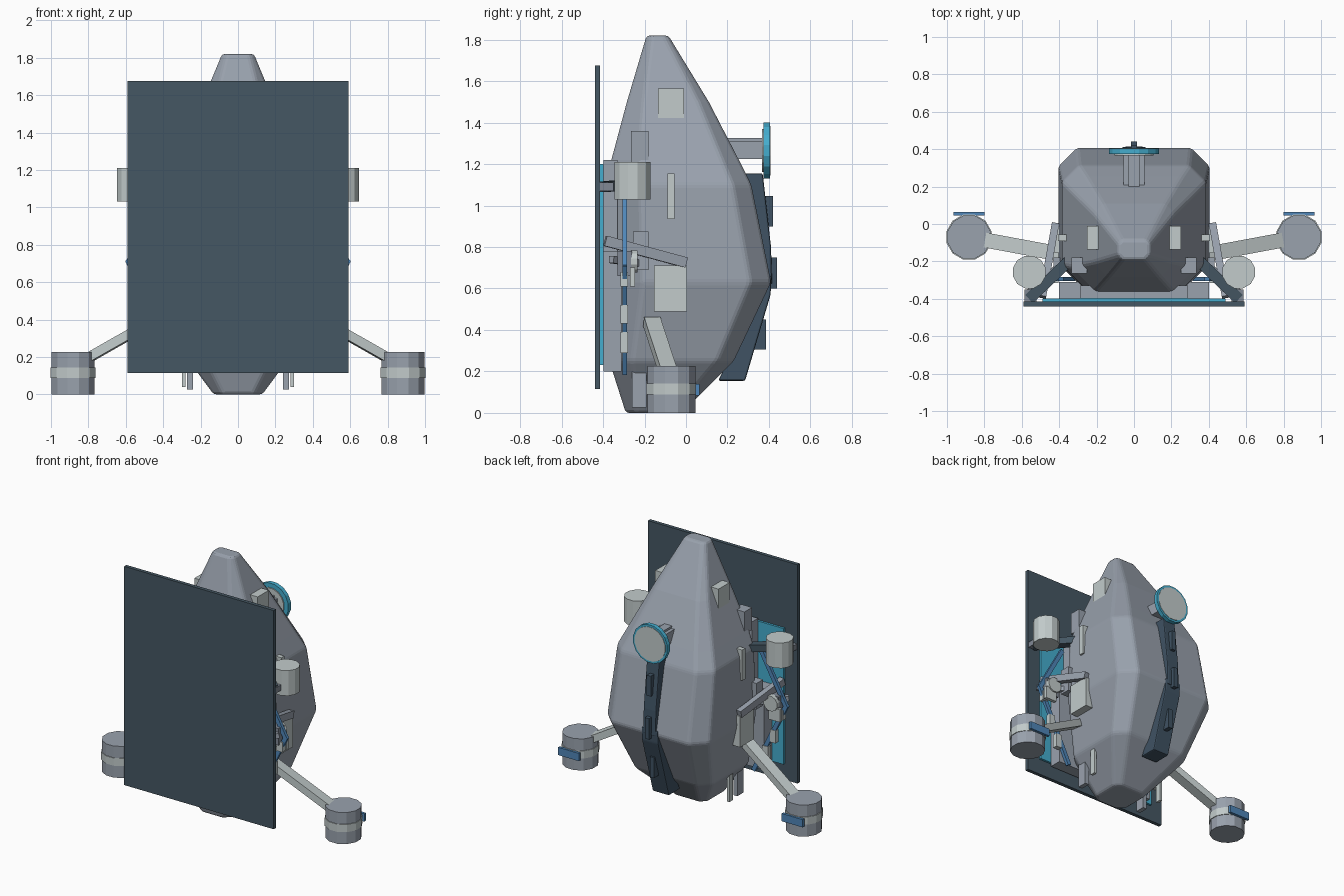
import bpy, bmesh, math
from mathutils import Vector, Matrix

if "Cube" in bpy.data.objects:
    bpy.data.objects.remove(bpy.data.objects["Cube"])


def material(name, rgb):
    m = bpy.data.materials.new(name)
    m.diffuse_color = (*rgb, 1)
    m.use_nodes = True
    m.node_tree.nodes["Principled BSDF"].inputs["Base Color"].default_value = m.diffuse_color
    return m


HULL = material("hull grey", (0.32, 0.36, 0.42))
LIGHT = material("light grey", (0.54, 0.60, 0.60))
SLATE = material("panel slate", (0.06, 0.095, 0.125))
NAVY = material("spine navy", (0.05, 0.085, 0.125))
BLUE = material("blue", (0.08, 0.24, 0.48))
TEAL = material("teal", (0.06, 0.42, 0.62))
MID = material("mid grey", (0.22, 0.25, 0.30))


def finish(name, bm, mat, bevel=0):
    bmesh.ops.recalc_face_normals(bm, faces=bm.faces)
    me = bpy.data.meshes.new(name)
    bm.to_mesh(me)
    bm.free()
    ob = bpy.data.objects.new(name, me)
    bpy.context.collection.objects.link(ob)
    me.materials.append(mat)
    if bevel:
        b = ob.modifiers.new("bevel", "BEVEL")
        b.width, b.segments = bevel, 2
        b.limit_method = "ANGLE"
        b.angle_limit = math.radians(12)
    return ob


def box(name, x, y, z, mat, bevel=0):
    bm = bmesh.new()
    size = [r[1] - r[0] for r in (x, y, z)]
    mid = [(r[1] + r[0]) / 2 for r in (x, y, z)]
    bmesh.ops.create_cube(bm, size=1, matrix=Matrix.Translation(mid) @ Matrix.Diagonal((*size, 1)))
    return finish(name, bm, mat, bevel)


def bar(name, a, b, w, h, mat):
    """Rectangular bar from a to b, w across and h high."""
    a, b = Vector(a), Vector(b)
    rot = (b - a).to_track_quat("Y", "Z").to_matrix().to_4x4()
    bm = bmesh.new()
    bmesh.ops.create_cube(bm, size=1, matrix=Matrix.Translation((a + b) / 2) @ rot
                          @ Matrix.Diagonal((w, (b - a).length, h, 1)))
    return finish(name, bm, mat)


def drum(name, c, r, depth, mat, sides=12, axis="Z"):
    bm = bmesh.new()
    rot = Matrix.Rotation(math.pi / 2, 4, "X") if axis == "Y" else Matrix()
    spin = Matrix.Rotation(math.pi / sides, 4, "Z")
    bmesh.ops.create_cone(bm, cap_ends=True, segments=sides, radius1=r, radius2=r,
                          depth=depth, matrix=Matrix.Translation(c) @ rot @ spin)
    return finish(name, bm, mat)


def loft(name, rings, mat, bevel=0):
    bm = bmesh.new()
    vs = [[bm.verts.new(p) for p in ring] for ring in rings]
    n = len(vs[0])
    for lo, hi in zip(vs, vs[1:]):
        for i in range(n):
            bm.faces.new((lo[i], lo[(i + 1) % n], hi[(i + 1) % n], hi[i]))
    bm.faces.new(vs[0])
    bm.faces.new(vs[-1])
    return finish(name, bm, mat, bevel)


# hull: chamfered rectangles stacked by height
# z, half width, front y, back y, front chamfer, back chamfer
sections = [
    (0.00, 0.13, -0.29, -0.02, 0.05, 0.04),
    (0.25, 0.315, -0.37, 0.23, 0.11, 0.08),
    (0.63, 0.405, -0.37, 0.41, 0.16, 0.10),
    (1.10, 0.385, -0.37, 0.315, 0.15, 0.09),
    (1.22, 0.335, -0.36, 0.255, 0.13, 0.08),
    (1.50, 0.218, -0.285, 0.11, 0.08, 0.05),
    (1.82, 0.085, -0.19, -0.085, 0.025, 0.02),
]


def ring(z, w, f, b, cf, cb):
    half = [(w - cf, f), (w, f + cf), (w, b - cb), (w - cb, b)]
    return [(x, y, z) for x, y in half + [(-x, y) for x, y in reversed(half)]]


loft("hull", [ring(*s) for s in sections], HULL, 0.018)

# front shield panel, its teal backing and mounting chassis
box("shield_panel", (-0.59, 0.59), (-0.44, -0.414), (0.115, 1.675), SLATE)
box("panel_backing", (-0.49, 0.49), (-0.414, -0.398), (0.23, 1.2), TEAL)
box("chassis_lower", (-0.40, 0.40), (-0.398, -0.31), (0.2, 0.78), HULL)
box("chassis_upper", (-0.29, 0.29), (-0.398, -0.33), (0.78, 1.22), HULL)

# rear spine, built as two tapered blocks following the hull


def extrude_x(name, profile, w, mat):
    loft(name, [[(x, y, z) for y, z in profile] for x in (-w, w)], mat, 0.008)


extrude_x("spine_upper", [(0.27, 1.155), (0.37, 1.155), (0.41, 0.80), (0.415, 0.62), (0.36, 0.62)], 0.05, NAVY)
extrude_x("spine_lower", [(0.36, 0.66), (0.412, 0.66), (0.408, 0.57), (0.285, 0.155), (0.155, 0.155), (0.30, 0.45)], 0.065, NAVY)
for y0, y1, z0, z1 in ((0.36, 0.42, 0.90, 1.045), (0.39, 0.44, 0.60, 0.75), (0.31, 0.385, 0.305, 0.45)):
    box("spine_fin", (-0.016, 0.016), (y0, y1), (z0, z1), NAVY)

# rear dish on its arm
box("dish_arm", (-0.055, 0.055), (0.13, 0.375), (1.225, 1.31), HULL)
box("dish_arm_cap", (-0.03, 0.03), (0.16, 0.375), (1.31, 1.325), HULL)
drum("dish_rim", (0, 0.389, 1.265), 0.137, 0.03, TEAL, 16, "Y")
drum("dish_face", (0, 0.403, 1.265), 0.122, 0.008, LIGHT, 16, "Y")
drum("dish_back", (0, 0.372, 1.265), 0.105, 0.012, LIGHT, 16, "Y")

for s in (-1, 1):
    def sbox(name, x0, x1, y, z, mat):
        box(name, tuple(sorted((s * x0, s * x1))), y, z, mat)

    def sbar(name, a, b, w, h, mat):
        bar(name, (s * a[0], a[1], a[2]), (s * b[0], b[1], b[2]), w, h, mat)

    # landing pod with band, marker plate and strut
    drum("pod", (s * 0.882, -0.07, 0.113), 0.119, 0.225, HULL)
    drum("pod_band", (s * 0.882, -0.07, 0.115), 0.124, 0.055, LIGHT)
    sbox("pod_marker", 0.80, 0.965, (0.045, 0.064), (0.085, 0.14), BLUE)
    sbar("pod_strut", (0.37, -0.165, 0.44), (0.80, -0.085, 0.195), 0.08, 0.05, LIGHT)

    # upper canister and its slanted bracket
    drum("canister", (s * 0.56, -0.257, 1.12), 0.09, 0.18, LIGHT)
    sbar("canister_arm", (0.33, -0.18, 1.11), (0.56, -0.40, 1.09), 0.06, 0.05, SLATE)
    sbox("panel_corner_block", 0.52, 0.585, (-0.414, -0.35), (1.07, 1.11), MID)

    # blue V brace along the flank
    sbar("brace_upper", (0.39, -0.295, 1.06), (0.59, -0.295, 0.70), 0.022, 0.03, BLUE)
    sbar("brace_lower", (0.59, -0.295, 0.72), (0.33, -0.295, 0.19), 0.022, 0.03, BLUE)
    for x, z0, z1 in ((0.43, 0.29, 0.39), (0.49, 0.43, 0.52), (0.55, 0.61, 0.68)):
        sbox("brace_clip", x - 0.025, x + 0.02, (-0.315, -0.28), (z0, z1), LIGHT)

    # docking joint at the brace elbow
    sbox("joint_block", 0.45, 0.55, (-0.33, -0.26), (0.66, 0.78), MID)
    sbox("joint_cap", 0.48, 0.57, (-0.27, -0.245), (0.61, 0.70), LIGHT)
    drum("joint_ring", (s * 0.50, -0.25, 0.73), 0.055, 0.03, LIGHT, 12, "Y")
    sbar("joint_link", (0.40, -0.22, 0.72), (0.56, -0.36, 0.74), 0.03, 0.035, HULL)
    sbar("folded_arm", (0.42, 0.0, 0.725), (0.49, -0.39, 0.83), 0.04, 0.05, HULL)

    # flank plates and boxes
    sbox("equipment_plate", 0.37, 0.43, (-0.155, 0.005), (0.49, 0.71), LIGHT)
    sbox("side_strip", 0.36, 0.405, (-0.09, -0.055), (0.935, 1.155), LIGHT)
    sbox("nose_plate", 0.18, 0.25, (-0.135, -0.01), (1.41, 1.565), LIGHT)
    sbox("shoulder_box", 0.25, 0.335, (-0.265, -0.18), (1.20, 1.36), HULL)
    sbox("waist_box", 0.37, 0.43, (-0.255, -0.18), (0.69, 0.875), HULL)
    sbox("foot_box", 0.24, 0.272, (-0.26, -0.19), (0.025, 0.25), HULL)
    sbox("foot_strip", 0.28, 0.30, (-0.10, -0.06), (0.04, 0.26), LIGHT)
